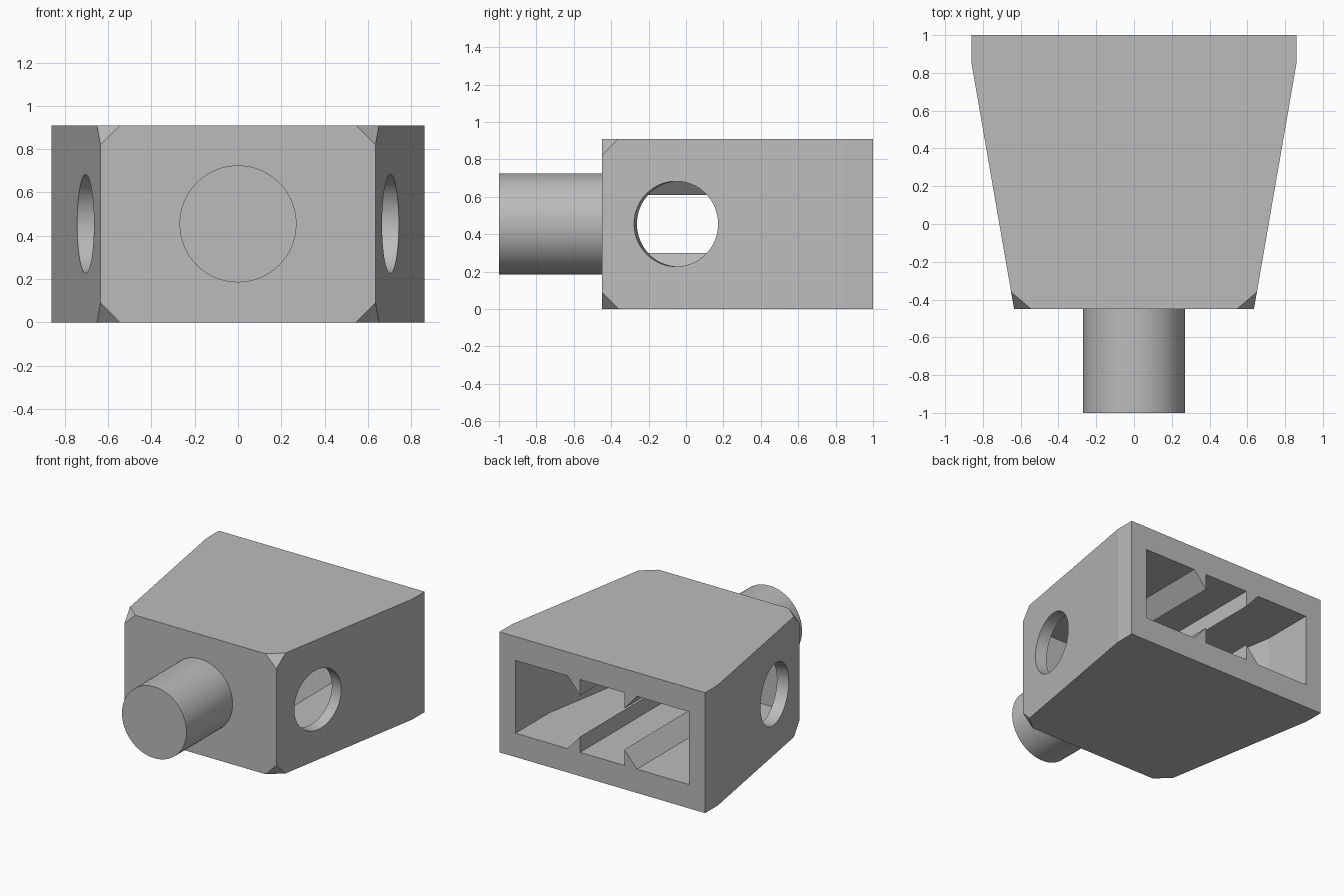
import bpy, bmesh, math
from mathutils import Vector, Matrix

default = bpy.data.objects.get("Cube")
if default:
    bpy.data.objects.remove(default, do_unlink=True)

HEIGHT, MID = 0.91, 0.455
BACK, FRONT = 1.0, -0.45
HALF_BACK, HALF_FRONT, BEND = 0.86, 0.635, 0.85
WALL, CUT = 0.09, 0.09
SLOPE = math.atan2(HALF_BACK - HALF_FRONT, BEND - FRONT)

grey = bpy.data.materials.new("plain_grey")
grey.use_nodes = True
grey.diffuse_color = (0.5, 0.5, 0.5, 1)
grey.node_tree.nodes["Principled BSDF"].inputs["Base Color"].default_value = (0.5, 0.5, 0.5, 1)


def make_object(name, bm):
    bmesh.ops.recalc_face_normals(bm, faces=bm.faces)
    mesh = bpy.data.meshes.new(name)
    bm.to_mesh(mesh)
    bm.free()
    mesh.materials.append(grey)
    obj = bpy.data.objects.new(name, mesh)
    bpy.context.collection.objects.link(obj)
    return obj


def prism(points, direction):
    """Extrude a closed outline along a direction."""
    bm = bmesh.new()
    face = bm.faces.new([bm.verts.new(p) for p in points])
    out = bmesh.ops.extrude_face_region(bm, geom=[face], use_keep_orig=True)
    verts = [v for v in out["geom"] if isinstance(v, bmesh.types.BMVert)]
    bmesh.ops.translate(bm, verts=verts, vec=direction)
    return bm


def slice_off(bm, point, normal):
    """Remove everything on the normal's side and cap the cut."""
    geom = bm.verts[:] + bm.edges[:] + bm.faces[:]
    out = bmesh.ops.bisect_plane(bm, geom=geom, plane_co=point, plane_no=normal, clear_outer=True)
    edges = [e for e in out["geom_cut"] if isinstance(e, bmesh.types.BMEdge)]
    bmesh.ops.contextual_create(bm, geom=edges)


def cylinder(name, radius, length, matrix):
    bm = bmesh.new()
    bmesh.ops.create_cone(bm, cap_ends=True, segments=64, radius1=radius,
                          radius2=radius, depth=length, matrix=matrix)
    return make_object(name, bm)


def smooth(obj):
    bpy.ops.object.select_all(action="DESELECT")
    obj.select_set(True)
    bpy.context.view_layer.objects.active = obj
    bpy.ops.object.shade_smooth_by_angle(angle=math.radians(8))


# Tapered body with its four front corners clipped
half = [(HALF_FRONT, FRONT), (HALF_BACK, BEND), (HALF_BACK, BACK)]
outline = half + [(-x, y) for x, y in reversed(half)]
bm = prism([(x, y, 0) for x, y in outline], (0, 0, HEIGHT))
for sx in (-1, 1):
    for z, sz in ((0, -1), (HEIGHT, 1)):
        on_front = Vector((sx * (HALF_FRONT - CUT), FRONT, z))
        on_side = Vector((sx * (HALF_FRONT + CUT * math.tan(SLOPE)), FRONT + CUT, z))
        on_edge = Vector((sx * HALF_FRONT, FRONT, z - sz * CUT))
        normal = (on_side - on_front).cross(on_edge - on_front)
        if normal.y > 0:
            normal.negate()
        slice_off(bm, on_front, normal)
body = make_object("body", bm)

# Hollow opening at the back, with wedge ribs along its roof and floor
roof = [(0.725, 0.73), (0.29, 0.73), (0.184, 0.61), (0.184, 0.73)]
roof += [(-x, z) for x, z in reversed(roof)]
section = roof + [(x, 2 * MID - z) for x, z in reversed(roof)]
inner_front = FRONT + WALL
bm = prism([(x, inner_front, z) for x, z in section], (0, BACK + 0.1 - inner_front, 0))
for sx in (-1, 1):
    normal = Vector((sx * math.cos(SLOPE), -math.sin(SLOPE), 0))
    slice_off(bm, Vector((sx * HALF_FRONT, FRONT, 0)) - normal * WALL, normal)
cutters = [make_object("cavity_cutter", bm)]

# Round holes square to the tapered sides
hole_y = -0.053
hole_x = HALF_FRONT + (hole_y - FRONT) * math.tan(SLOPE)
for sx, side in ((-1, "right"), (1, "left")):
    turn = Matrix.Rotation(-sx * SLOPE, 4, "Z") @ Matrix.Rotation(math.pi / 2, 4, "Y")
    place = Matrix.Translation((sx * hole_x, hole_y, MID)) @ turn
    cutters.append(cylinder(side + "_hole_cutter", 0.228, 0.4, place))

for cutter in cutters:
    cutter.hide_render = True
    mod = body.modifiers.new(cutter.name, "BOOLEAN")
    mod.operation = "DIFFERENCE"
    mod.solver = "EXACT"
    mod.object = cutter
bpy.context.view_layer.objects.active = body
for mod in list(body.modifiers):
    bpy.ops.object.modifier_apply(modifier=mod.name)
for cutter in cutters:
    bpy.data.objects.remove(cutter, do_unlink=True)
smooth(body)

# Round peg on the front
peg_end = FRONT + 0.02
peg = cylinder("front_peg", 0.27, peg_end + 1,
               Matrix.Translation((0, (peg_end - 1) / 2, MID)) @ Matrix.Rotation(math.pi / 2, 4, "X"))
smooth(peg)
